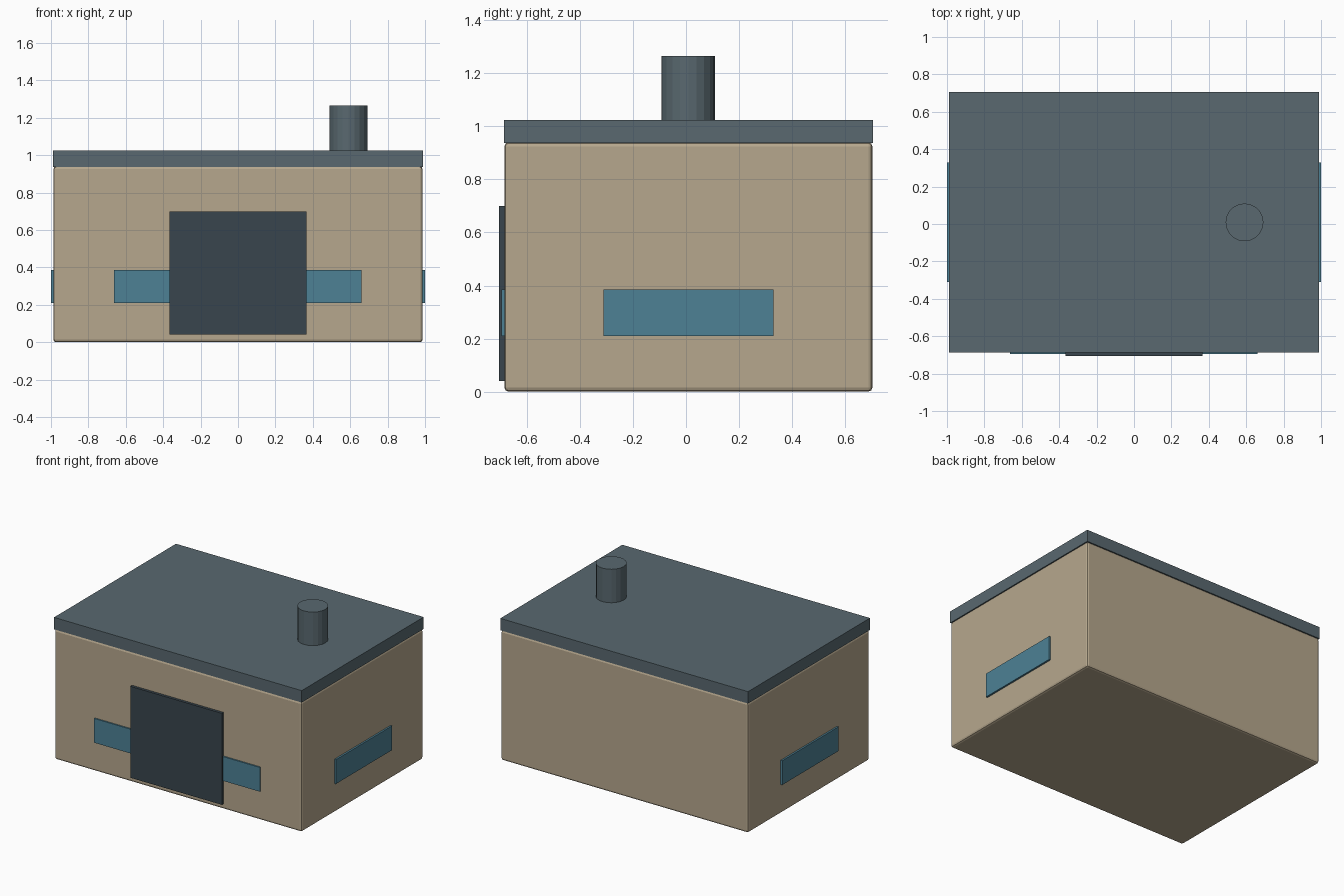
import bpy

if "Cube" in bpy.data.objects:
    bpy.data.objects.remove(bpy.data.objects["Cube"])


def material(name, r, g, b):
    m = bpy.data.materials.new(name)
    m.diffuse_color = (r, g, b, 1)
    m.use_nodes = True
    m.node_tree.nodes["Principled BSDF"].inputs["Base Color"].default_value = m.diffuse_color
    return m


SAND = material("sand", 0.47, 0.39, 0.27)
SLATE = material("slate", 0.10, 0.14, 0.16)
DARK = material("dark_slate", 0.04, 0.06, 0.075)
GLASS = material("blue_glass", 0.075, 0.22, 0.30)


def box(name, x, y, z, mat, bevel=0):
    """Box from (min, max) ranges, with optional bevelled edges."""
    bpy.ops.mesh.primitive_cube_add(
        size=1, location=[(a + b) / 2 for a, b in (x, y, z)])
    ob = bpy.context.object
    ob.name = name
    ob.scale = [b - a for a, b in (x, y, z)]
    bpy.ops.object.transform_apply(location=False, rotation=False, scale=True)
    ob.data.materials.append(mat)
    if bevel:
        mod = ob.modifiers.new("edge_bevel", 'BEVEL')
        mod.width = bevel
        mod.segments = 2
    return ob


# Walls and flat roof slab
box("walls", (-0.987, 0.987), (-0.685, 0.703), (0, 0.94), SAND, 0.015)
box("roof", (-0.989, 0.989), (-0.686, 0.705), (0.938, 1.024), SLATE)

# Door panel over the long front window
box("door", (-0.367, 0.365), (-0.705, -0.67), (0.04, 0.70), DARK)
box("front_window", (-0.663, 0.661), (-0.695, -0.67), (0.21, 0.385), GLASS)

# Side windows
for side, s in (("left", -1), ("right", 1)):
    box(side + "_window", sorted((s * 0.97, s * 1.0)), (-0.311, 0.33),
        (0.21, 0.385), GLASS)

# Chimney
bpy.ops.mesh.primitive_cylinder_add(
    vertices=20, radius=0.101, depth=0.25, location=(0.591, 0.009, 1.141))
chimney = bpy.context.object
chimney.name = "chimney"
chimney.data.materials.append(SLATE)
